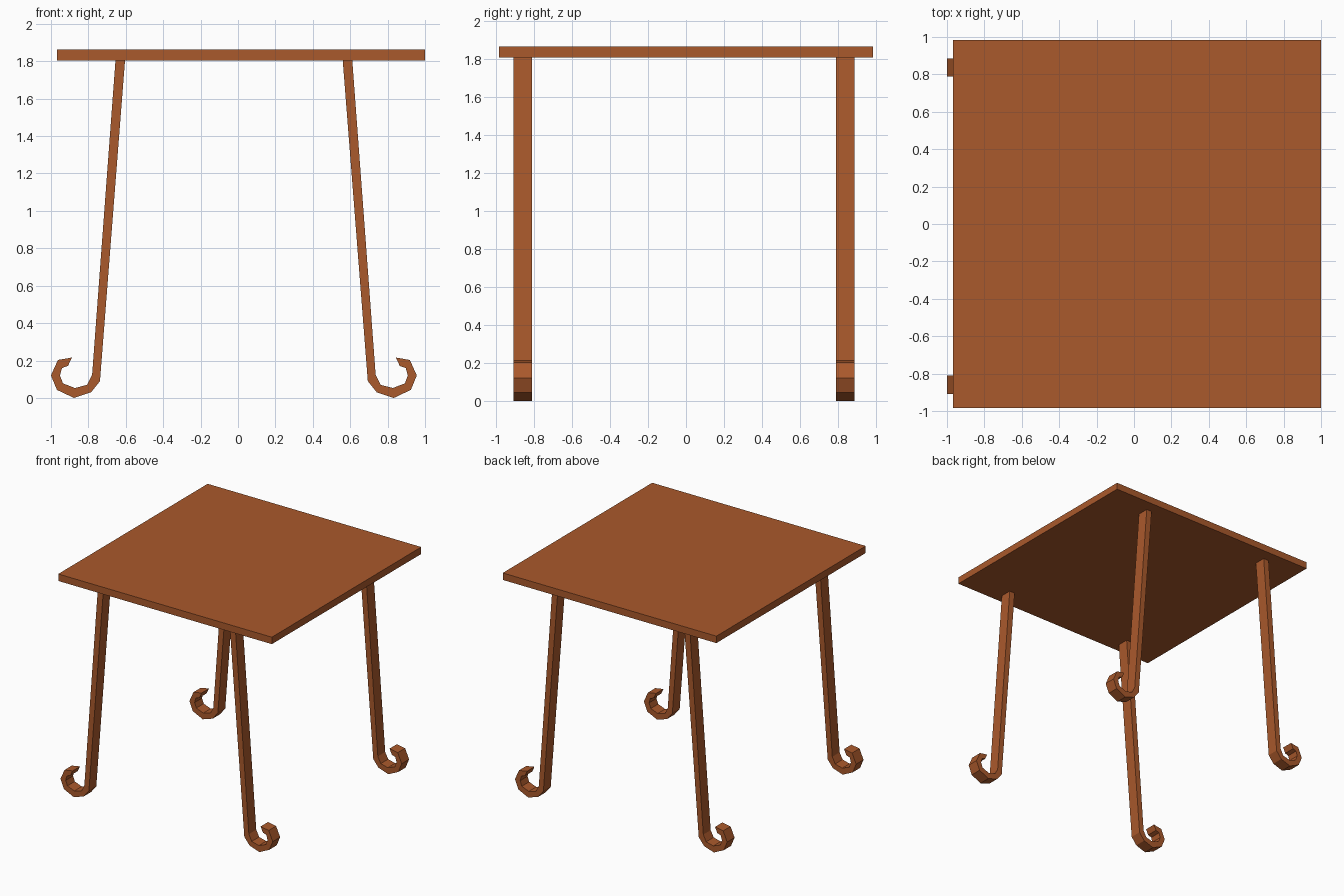
import bpy, bmesh

if "Cube" in bpy.data.objects:
    bpy.data.objects.remove(bpy.data.objects["Cube"])

wood = bpy.data.materials.new("brown_wood")
wood.diffuse_color = (0.40, 0.10, 0.025, 1)
wood.use_nodes = True
wood.node_tree.nodes["Principled BSDF"].inputs["Base Color"].default_value = wood.diffuse_color

TOP_Z = (1.805, 1.863)
LEG_MID_X = -0.022  # mirror plane of the legs

# Leg side profile (x, z): paired outer and inner edges of the bent strip
OUTER = [(-.604, 1.805), (-.738, .09), (-.786, .03), (-.877, 0),
         (-.968, .043), (-1, .12), (-.963, .203), (-.888, .216)]
INNER = [(-.655, 1.805), (-.78, .123), (-.807, .07), (-.872, .053),
         (-.936, .078), (-.952, .12), (-.941, .16), (-.909, .171)]


def finish(name, bm):
    bmesh.ops.recalc_face_normals(bm, faces=bm.faces)
    mesh = bpy.data.meshes.new(name)
    bm.to_mesh(mesh)
    bm.free()
    mesh.materials.append(wood)
    obj = bpy.data.objects.new(name, mesh)
    bpy.context.collection.objects.link(obj)
    return obj


def slab(name, xs, ys, zs):
    bm = bmesh.new()
    bmesh.ops.create_cube(bm, size=1)
    for v in bm.verts:
        v.co = (xs[v.co.x > 0], ys[v.co.y > 0], zs[v.co.z > 0])
    return finish(name, bm)


def scroll_leg(name, y0, y1, flip):
    bm = bmesh.new()

    def vert(p):
        x = 2 * LEG_MID_X - p[0] if flip else p[0]
        return bm.verts.new((x, y0, p[1]))

    outer = [vert(p) for p in OUTER]
    inner = [vert(p) for p in INNER]
    faces = [bm.faces.new((outer[i], outer[i + 1], inner[i + 1], inner[i]))
             for i in range(len(outer) - 1)]
    ext = bmesh.ops.extrude_face_region(bm, geom=faces, use_keep_orig=True)
    moved = [g for g in ext["geom"] if isinstance(g, bmesh.types.BMVert)]
    bmesh.ops.translate(bm, verts=moved, vec=(0, y1 - y0, 0))
    return finish(name, bm)


# Table top
slab("table_top", (-.968, 1.0), (-.983, .983), TOP_Z)

# Four legs with curled feet
for row, (y0, y1) in {"front": (-.908, -.811), "back": (.789, .886)}.items():
    for side, flip in (("left", False), ("right", True)):
        scroll_leg(f"{row}_{side}_leg", y0, y1, flip)
